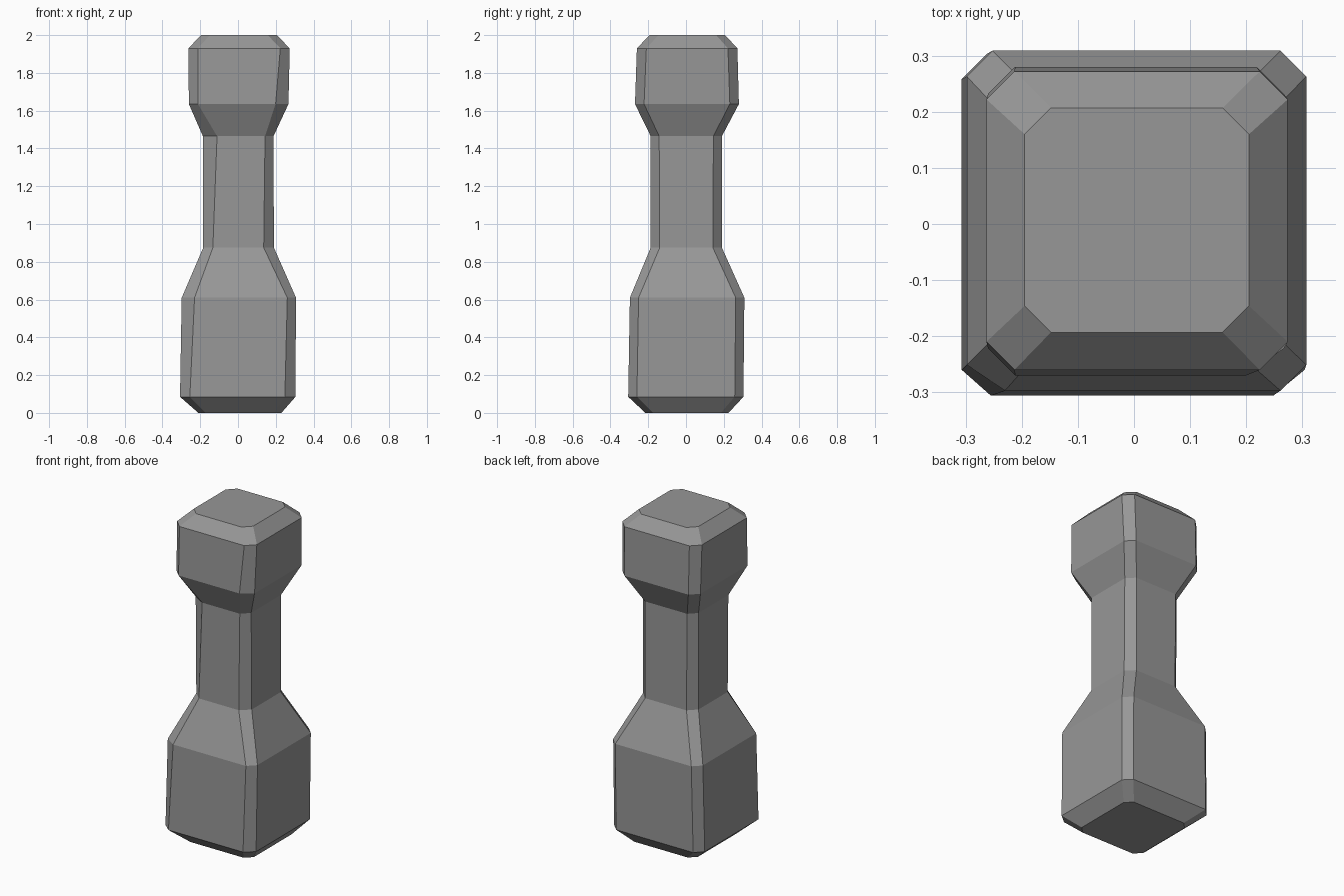
import bpy, bmesh

if "Cube" in bpy.data.objects:
    bpy.data.objects.remove(bpy.data.objects["Cube"])

# Cross-sections: z, x0, x1, y0, y1, chamfer, extra front-left cut, extra front-right cut
SECTIONS = [
    (0.00, -0.21, 0.23, -0.215, 0.225, 0.04, 0.00, 0.00),
    (0.085, -0.307, 0.304, -0.306, 0.304, 0.046, 0.006, 0.01),
    (0.61, -0.298, 0.307, -0.297, 0.309, 0.046, 0.022, 0.00),
    (0.875, -0.184, 0.19, -0.187, 0.19, 0.048, 0.003, 0.006),
    (1.465, -0.186, 0.188, -0.187, 0.19, 0.045, 0.03, 0.00),
    (1.635, -0.26, 0.267, -0.27, 0.28, 0.048, 0.00, 0.02),
    (1.93, -0.263, 0.274, -0.26, 0.272, 0.05, 0.00, 0.00),
    (2.00, -0.195, 0.205, -0.193, 0.207, 0.047, 0.00, 0.00),
]


def ring(bm, z, x0, x1, y0, y1, c, fl, fr):
    pts = [(x0 + c + fl, y0), (x1 - c - fr, y0), (x1, y0 + c), (x1, y1 - c),
           (x1 - c, y1), (x0 + c, y1), (x0, y1 - c), (x0, y0 + c)]
    return [bm.verts.new((x, y, z)) for x, y in pts]


# Chamfered square post: base block, narrow neck, cap
bm = bmesh.new()
rings = [ring(bm, *s) for s in SECTIONS]
for a, b in zip(rings, rings[1:]):
    for i in range(8):
        j = (i + 1) % 8
        bm.faces.new((a[i], a[j], b[j], b[i]))
bm.faces.new(rings[0][::-1])
bm.faces.new(rings[-1])
bmesh.ops.recalc_face_normals(bm, faces=bm.faces)

mesh = bpy.data.meshes.new("stone_post")
bm.to_mesh(mesh)
bm.free()

# Dark grey stone
stone = bpy.data.materials.new("dark_stone")
stone.diffuse_color = (0.31, 0.31, 0.31, 1)
stone.use_nodes = True
stone.node_tree.nodes["Principled BSDF"].inputs["Base Color"].default_value = stone.diffuse_color
mesh.materials.append(stone)
bpy.context.collection.objects.link(bpy.data.objects.new("stone_post", mesh))
